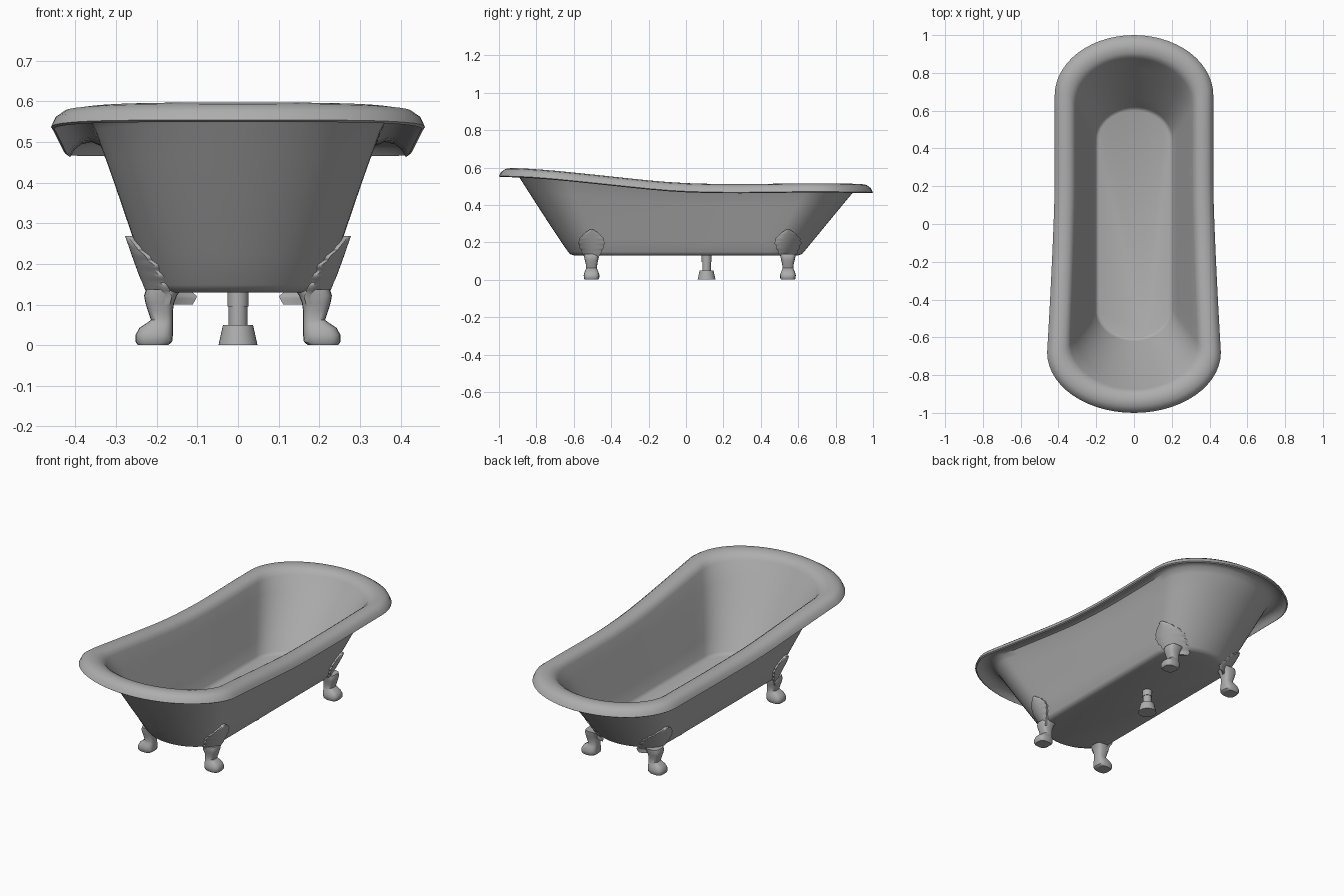
import bpy, bmesh, math

if "Cube" in bpy.data.objects:
    bpy.data.objects.remove(bpy.data.objects["Cube"])

grey = bpy.data.materials.new("enamel grey")
grey.diffuse_color = (0.42, 0.42, 0.42, 1)
grey.use_nodes = True
grey.node_tree.nodes["Principled BSDF"].inputs["Base Color"].default_value = grey.diffuse_color


def interp(table, v):
    # smooth interpolation in a small table of (key, value)
    if v <= table[0][0]:
        return table[0][1]
    for (a, p), (b, q) in zip(table, table[1:]):
        if v <= b:
            return p + (q - p) * (v - a) / (b - a)
    return table[-1][1]


RIM = [(-1, .598), (-.9, .597), (-.8, .591), (-.7, .583), (-.55, .568), (-.4, .552), (-.2, .531),
       (-.1, .522), (0, .516), (.15, .512), (.3, .511), (.6, .515), (.8, .515), (1, .511)]


def rim_z(y):
    return sum(interp(RIM, y + d) for d in (-.06, -.03, 0, .03, .06)) / 5


def widen(y, u):
    # the front end is a little broader than the back
    f = min(1, max(0, (.2 - y) / .88))
    return 1 + .095 * u * f ** 1.3


def outline():
    # unit outline: (side sign, straight fraction, cos, sin)
    pts = []
    n, m = 14, 28
    for sgn in (1, -1):
        for i in range(n):
            pts.append((sgn, sgn * (-1 + 2 * i / n), 1, 0))
        for i in range(m):
            a = math.pi * i / m
            pts.append((sgn, sgn, math.cos(a), math.sin(a)))
    return pts


def finish(name, bm):
    bmesh.ops.recalc_face_normals(bm, faces=bm.faces)
    me = bpy.data.meshes.new(name)
    bm.to_mesh(me)
    bm.free()
    me.materials.append(grey)
    ob = bpy.data.objects.new(name, me)
    bpy.context.collection.objects.link(ob)
    bpy.ops.object.select_all(action='DESELECT')
    ob.select_set(True)
    bpy.context.view_layer.objects.active = ob
    bpy.ops.object.shade_smooth_by_angle(angle=math.radians(40))
    return ob


def skin(bm, rings):
    # bridge closed rings and cap both ends
    rings = [[bm.verts.new(p) for p in r] for r in rings]
    for a, b in zip(rings, rings[1:]):
        for i in range(len(a)):
            j = (i + 1) % len(a)
            bm.faces.new((a[i], a[j], b[j], b[i]))
    bm.faces.new(rings[0])
    bm.faces.new(rings[-1])


# tub shell: (half width, straight half length, half length, z base, drop from rim, height fraction)
OUT0 = (.22, .45, .63, .148, .05, 0)
OUT1 = (.322, .63, .89, .148, .05, 1)
IN0 = (.205, .45, .62, .158, .035, 0)
IN1 = (.31, .62, .875, .158, .035, 1)


def mix(a, b, t):
    return tuple(p + (q - p) * t for p, q in zip(a, b))


def ring(hx, s, hy, base, drop, u):
    r = []
    for sgn, k, c, sn in outline():
        y = k * s + sgn * sn * (hy - s)
        x = sgn * c * hx * widen(y, u)
        r.append((x, y, base + (rim_z(y) - drop - base) * u))
    return r


profile = [(.185, .45, .60, .142, 0, 0), (.198, .45, .613, .147, 0, 0)]
profile += [mix(IN0, IN1, i / 5) for i in range(6)]
profile += [(hx, s, hy, 0, d, 1) for hx, s, hy, d in (
    (.318, .64, .885, .018), (.335, .65, .905, .006), (.36, .66, .935, 0), (.39, .67, .965, .005),
    (.41, .68, .988, .021), (.42, .68, 1.0, .044), (.413, .68, .993, .049), (.402, .675, .98, .03),
    (.385, .67, .96, .017), (.36, .66, .935, .012), (.336, .65, .908, .022))]
profile += [mix(OUT1, OUT0, i / 5) for i in range(6)]
profile += [(.213, .45, .62, .137, 0, 0), (.195, .45, .60, .13, 0, 0)]
bm = bmesh.new()
skin(bm, [ring(*p) for p in profile])
finish("tub_shell", bm)


def wall_x(y, z):
    # outer wall half width at a given place
    t = (z - .148) / (rim_z(y) - .05 - .148)
    hx, s, hy = mix(OUT0, OUT1, t)[:3]
    e = max(0, (abs(y) - s) / (hy - s))
    return hx * widen(y, max(t, 0)) * math.sqrt(max(.02, 1 - e * e))


# claw feet: (z, inner x, outer x, half width)
FOOT = [(0, .172, .246, .036), (.008, .162, .252, .041), (.025, .16, .252, .042), (.042, .16, .243, .037),
        (.052, .16, .228, .032), (.062, .16, .214, .029), (.085, .16, .222, .031), (.105, .157, .228, .036),
        (.122, .15, .231, .04), (.137, .14, .226, .042)]
LEAF = [(.10, .034), (.14, .045), (.17, .058), (.2, .067), (.22, .06), (.24, .045), (.255, .028), (.27, .006)]

for end, yc in (("front", -.505), ("back", .545)):
    for side, sgn in (("left", -1), ("right", 1)):
        bm = bmesh.new()
        rings = []
        for z, a, b, w in FOOT:
            r = []
            for i in range(20):
                t = 2 * math.pi * i / 20
                c, s = math.cos(t), math.sin(t)
                c, s = (math.copysign(abs(v) ** .65, v) for v in (c, s))
                r.append((sgn * ((a + b) / 2 + c * (b - a) / 2), yc + s * w, z))
            rings.append(r)
        skin(bm, rings)
        finish(f"{end}_{side}_foot", bm)

        # scalloped leaf plate hugging the wall
        bm = bmesh.new()
        rings = []
        rows, cols = 40, 10
        for i in range(rows + 1):
            z = .10 + .168 * i / rows
            w = interp(LEAF, z)
            if z > .13:
                w *= 1 + .12 * abs(math.sin((z - .13) * math.pi / .026))
            outer, inner = [], []
            for j in range(cols + 1):
                v = -1 + 2 * j / cols
                y = yc + v * w
                x = wall_x(y, max(z, .12))
                outer.append((sgn * (x + .01 + .008 * (1 - v * v)), y, z))
                inner.append((sgn * (x - .004), y, z))
            rings.append(outer + inner[::-1])
        skin(bm, rings)
        finish(f"{end}_{side}_leaf_plate", bm)

# drain pipe and its floor collar
bm = bmesh.new()
skin(bm, [[(r * math.cos(a * math.pi / 16), .11 + r * math.sin(a * math.pi / 16), z) for a in range(32)]
          for r, z in ((.048, 0), (.037, .05), (.023, .05), (.023, .095), (.026, .095), (.026, .135))])
finish("drain_pipe", bm)
